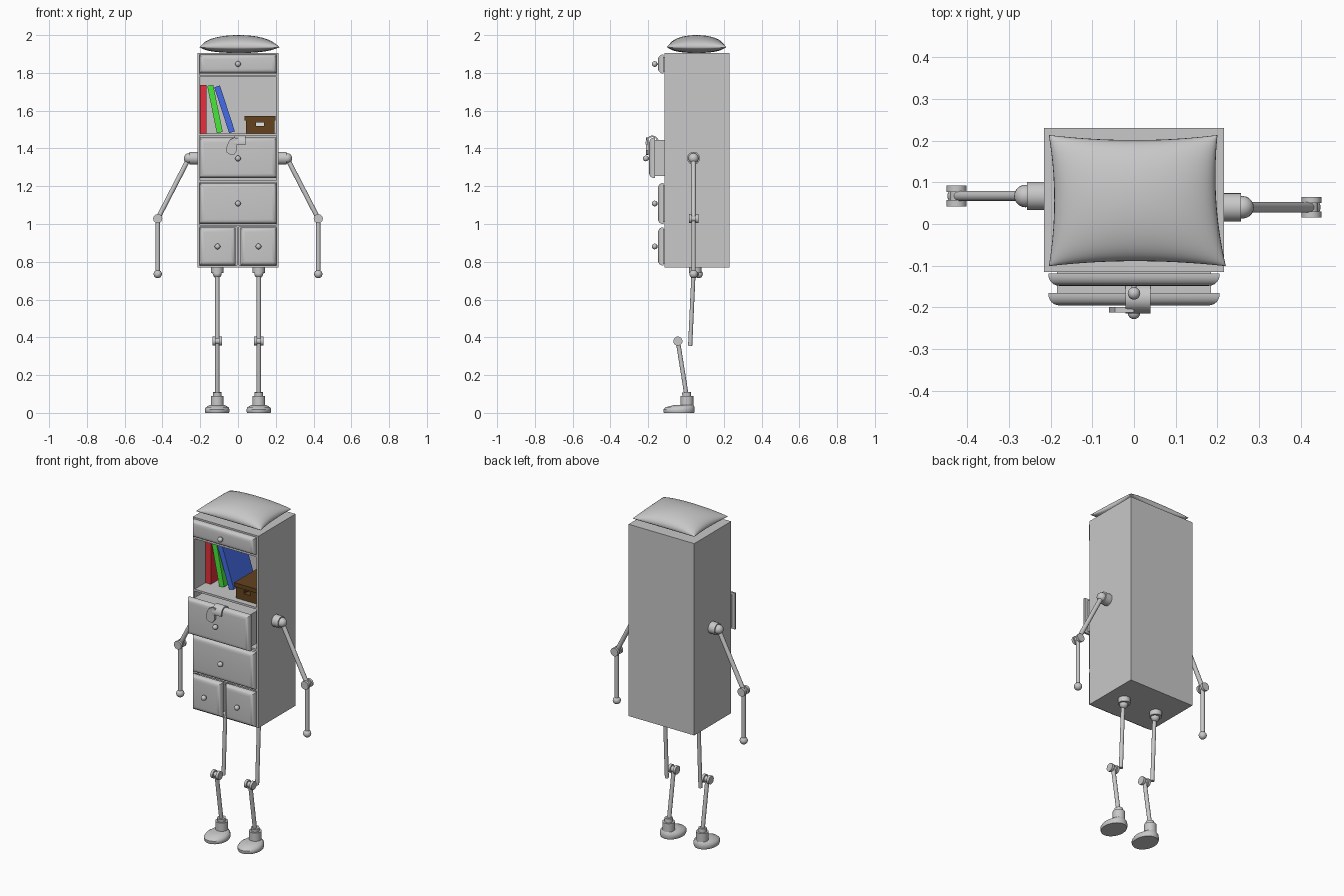
import bpy, bmesh, math
from mathutils import Vector, Matrix

cube = bpy.data.objects.get("Cube")
if cube:
    bpy.data.objects.remove(cube, do_unlink=True)


def material(name, rgb):
    m = bpy.data.materials.new(name)
    m.use_nodes = True
    col = (*rgb, 1)
    m.diffuse_color = col
    m.node_tree.nodes["Principled BSDF"].inputs["Base Color"].default_value = col
    return m


GREY = material("grey", (0.58, 0.58, 0.58))
RED = material("red", (0.8, 0.03, 0.045))
GREEN = material("green", (0.07, 0.8, 0.045))
BLUE = material("blue", (0.06, 0.15, 0.8))
BROWN = material("brown", (0.125, 0.055, 0.013))
WHITE = material("white", (0.85, 0.85, 0.85))


def finish(name, bm, mat=GREY, smooth_angle=40):
    bmesh.ops.recalc_face_normals(bm, faces=bm.faces)
    me = bpy.data.meshes.new(name)
    bm.to_mesh(me)
    bm.free()
    me.materials.append(mat)
    if smooth_angle:
        me.shade_smooth()
        me.set_sharp_from_angle(angle=math.radians(smooth_angle))
    ob = bpy.data.objects.new(name, me)
    bpy.context.collection.objects.link(ob)
    return ob


def box(name, x, y, z, mat=GREY, front_round=0):
    """Box from three (low, high) ranges, with optional rounded front edges."""
    bm = bmesh.new()
    bmesh.ops.create_cube(bm, size=1)
    for v in bm.verts:
        v.co = [r[0] if c < 0 else r[1] for c, r in zip(v.co, (x, y, z))]
    if front_round:
        edges = [e for e in bm.edges if all(v.co.y < y[0] + 1e-4 for v in e.verts)]
        bmesh.ops.bevel(bm, geom=edges, offset=front_round, segments=6,
                        profile=0.5, affect='EDGES', clamp_overlap=True)
    return finish(name, bm, mat, 40 if front_round else 0)


def rod(name, a, b, r, sides=24):
    a, b = Vector(a), Vector(b)
    d = b - a
    bm = bmesh.new()
    bmesh.ops.create_cone(bm, cap_ends=True, segments=sides, radius1=r, radius2=r, depth=d.length)
    turn = d.to_track_quat('Z', 'Y').to_matrix().to_4x4()
    bmesh.ops.transform(bm, matrix=Matrix.Translation((a + b) / 2) @ turn, verts=bm.verts)
    return finish(name, bm)


def ball(name, c, r):
    bm = bmesh.new()
    bmesh.ops.create_uvsphere(bm, u_segments=20, v_segments=12, radius=r)
    bmesh.ops.translate(bm, vec=c, verts=bm.verts)
    return finish(name, bm)


def slab(name, points, axis, low, high):
    """Extrude an outline along x (points y, z) or y (points x, z)."""
    bm = bmesh.new()
    at = (lambda p: (low, *p)) if axis == 'X' else (lambda p: (p[0], low, p[1]))
    face = bm.faces.new([bm.verts.new(at(p)) for p in points])
    res = bmesh.ops.extrude_face_region(bm, geom=[face])
    move = (high - low, 0, 0) if axis == 'X' else (0, high - low, 0)
    bmesh.ops.translate(bm, vec=move, verts=[g for g in res["geom"] if isinstance(g, bmesh.types.BMVert)])
    return finish(name, bm)


def bridge(bm, lo, hi):
    for i in range(len(lo)):
        j = (i + 1) % len(lo)
        bm.faces.new((lo[i], lo[j], hi[j], hi[i]))


# Cabinet shell and dividers
W, T, F, B = 0.215, 0.012, -0.115, 0.23
Z0, Z1 = 0.77, 1.905
box("cabinet_back", (-W, W), (B - T, B), (Z0, Z1))
for side, s in (("left", 1), ("right", -1)):
    box(side + "_wall", sorted((s * W, s * (W - T))), (F, B - T), (Z0, Z1))
for name, z in (("cabinet_bottom", Z0), ("lower_divider", 0.984), ("middle_divider", 1.221),
                ("book_shelf", 1.468), ("upper_divider", 1.778), ("cabinet_top", Z1 - T)):
    box(name, (-W + T, W - T), (F, B - T), (z, z + T))
box("door_divider", (-0.006, 0.006), (F, B - T), (Z0 + T, 0.984))


# Drawers and knobs
def drawer(name, x, z, out=0.0, knob_z=None):
    y = F - 0.003 - out
    box(name + "_front", x, (y - 0.03, y), z, front_round=0.026)
    mx, mz = sum(x) / 2, knob_z or sum(z) / 2
    rod(name + "_knob_stem", (mx, y - 0.028, mz), (mx, y - 0.046, mz), 0.006)
    ball(name + "_knob", (mx, y - 0.048, mz), 0.015)
    box(name + "_body", (x[0] + 0.02, x[1] - 0.02), (y, B - 0.03 - out), (z[0] + 0.01, z[1] - 0.012))


FULL = (-0.205, 0.205)
drawer("top_drawer", FULL, (1.797, 1.897))
drawer("open_drawer", FULL, (1.243, 1.457), 0.047, 1.347)
drawer("middle_drawer", FULL, (1.0, 1.217))
drawer("right_small_drawer", (-0.205, -0.012), (0.78, 0.982))
drawer("left_small_drawer", (0.012, 0.205), (0.78, 0.982))

# Cloth hanging over the open drawer
arc = [(math.cos(math.radians(a)), math.sin(math.radians(a))) for a in range(-5, 196, 10)]
outer = [(-0.178 + 0.036 * c, 1.428 + 0.04 * s) for c, s in arc]
inner = [(-0.178 + 0.027 * c, 1.428 + 0.032 * s) for c, s in reversed(arc)]
slab("cloth_fold", outer + inner, 'X', -0.02, 0.04)
slab("cloth_end", [(-0.02, 1.457), (-0.045, 1.445), (-0.06, 1.41), (-0.06, 1.38), (-0.042, 1.366),
                   (-0.02, 1.368), (-0.004, 1.39), (-0.008, 1.42), (0.0, 1.455)],
     'Y', -0.212, -0.199)

# Books, the last two leaning
FLOOR = 1.48
DEPTH = (-0.015, 0.18)
box("red_book", (-0.202, -0.167), DEPTH, (FLOOR, 1.735), RED)
for name, x, lean, mat in (("green_book", -0.112, 11.5, GREEN), ("blue_book", -0.047, 18, BLUE)):
    ob = box(name, (0, 0.032), DEPTH, (0, 0.255), mat)
    ob.rotation_euler.y = math.radians(-lean)
    ob.location = (x, 0, FLOOR + 0.001)


# Storage box with a handle slot, pale lining and lid
def rect(bm, x, y, z):
    return [bm.verts.new((x[i], y, z[k])) for i, k in ((0, 0), (1, 0), (1, 1), (0, 1))]


bm = bmesh.new()
BODY = ((0.042, 0.192), (FLOOR, 1.548))
SLOT = ((0.096, 0.138), (1.519, 1.538))
loops = [rect(bm, x, y, z) for (x, z), y in ((BODY, -0.08), (SLOT, -0.08), (SLOT, 0.12), (BODY, 0.12))]
for lo, hi in zip(loops, loops[1:] + loops[:1]):
    bridge(bm, lo, hi)
finish("storage_box", bm, BROWN, 0)
box("box_lining", SLOT[0], (0.1, 0.108), SLOT[1], WHITE)
box("storage_box_lid", (0.035, 0.198), (-0.087, 0.127), (1.548, 1.572), BROWN)


# Arms and legs
def joint(name, c, axis, r=0.024):
    """Two cheek discs on a pin."""
    c, axis = Vector(c), Vector(axis)
    for tag, s in (("outer", 1), ("inner", -1)):
        rod(name + "_" + tag + "_disc", c + axis * s * 0.01, c + axis * s * 0.025, r)
    rod(name + "_pin", c - axis * 0.02, c + axis * 0.02, 0.016)


def foot(name, x):
    bm = bmesh.new()
    rings = []
    for size, z, y in ((0.96, 0, -0.037), (1, 0.008, -0.037), (1, 0.019, -0.037),
                       (0.92, 0.03, -0.031), (0.62, 0.041, -0.012)):
        turns = [math.tau * i / 32 for i in range(32)]
        rings.append([bm.verts.new((x + size * 0.065 * math.cos(a), y + size * 0.083 * math.sin(a), z))
                      for a in turns])
    for lo, hi in zip(rings, rings[1:]):
        bridge(bm, lo, hi)
    bm.faces.new(rings[0])
    bm.faces.new(rings[-1])
    finish(name, bm)


for side, s, y in (("left", 1, 0.04), ("right", -1, 0.067)):
    shoulder, elbow, hand = (s * 0.26, y, 1.348), (s * 0.425, y, 1.028), (s * 0.425, y, 0.735)
    rod(side + "_shoulder_socket", (s * (W - 0.005), y, 1.348), (s * 0.256, y, 1.348), 0.034)
    ball(side + "_shoulder_ball", shoulder, 0.027)
    rod(side + "_upper_arm", shoulder, elbow, 0.0125)
    joint(side + "_elbow", elbow, (0, 1, 0))
    rod(side + "_forearm", elbow, hand, 0.0115)
    ball(side + "_hand", hand, 0.022)

    x = s * 0.11
    knee, ankle = (x, -0.043, 0.38), (x, 0.003, 0.09)
    rod(side + "_hip_socket", (x, 0.05, 0.74), (x, 0.05, Z0 + 0.005), 0.033)
    ball(side + "_hip_ball", (x, 0.045, 0.738), 0.024)
    rod(side + "_thigh", (x, 0.04, 0.745), (x, 0.022, 0.355), 0.011)
    joint(side + "_knee", knee, (1, 0, 0))
    rod(side + "_shin", knee, ankle, 0.0115)
    rod(side + "_ankle_socket", (x, 0.005, 0.032), (x, 0.005, 0.09), 0.034)
    rod(side + "_ankle_collar", (x, 0.004, 0.088), (x, 0.002, 0.11), 0.023)
    foot(side + "_foot", x)

# Pillow with soft pinched edges and pulled corners
bm = bmesh.new()
for height in (0.064, -0.031):
    made = bmesh.ops.create_grid(bm, x_segments=28, y_segments=28, size=1)["verts"]
    for v in made:
        u, w = math.sin(v.co.x * math.pi / 2), math.sin(v.co.y * math.pi / 2)
        puff = max(0, (1 - u * u) * (1 - w * w)) ** 0.45
        v.co = (0.003 + u * (0.194 + 0.013 * w * w) - 0.01 * u * w * (u > 0),
                0.056 + w * (0.145 + 0.012 * u * u),
                1.936 + height * puff)
bmesh.ops.remove_doubles(bm, verts=bm.verts, dist=1e-5)
finish("pillow", bm, GREY, 180)
